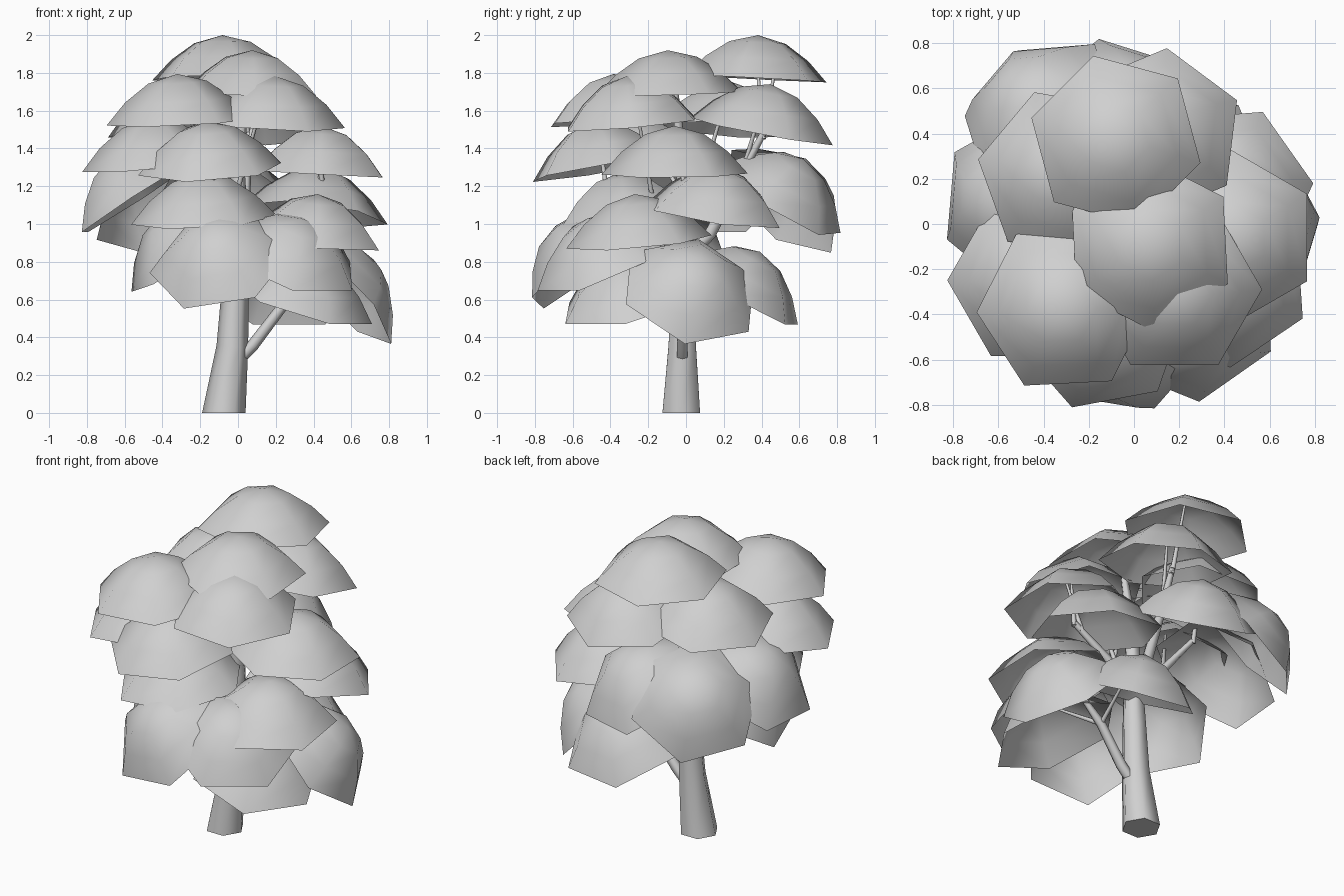
import bpy, bmesh, math
from mathutils import Vector, Matrix

cube = bpy.data.objects.get("Cube")
if cube:
    bpy.data.objects.remove(cube, do_unlink=True)

grey = bpy.data.materials.new("plain_grey")
grey.use_nodes = True
grey.diffuse_color = (0.63, 0.63, 0.63, 1)
grey.node_tree.nodes["Principled BSDF"].inputs["Base Color"].default_value = (0.63, 0.63, 0.63, 1)

SIDES = 6


def finish(bm, name):
    bmesh.ops.recalc_face_normals(bm, faces=bm.faces)
    for f in bm.faces:
        f.smooth = len(f.verts) < 5
    mesh = bpy.data.meshes.new(name)
    bm.to_mesh(mesh)
    bm.free()
    mesh.materials.append(grey)
    obj = bpy.data.objects.new(name, mesh)
    bpy.context.collection.objects.link(obj)
    return obj


def bridge(bm, a, b):
    for i in range(SIDES):
        j = (i + 1) % SIDES
        bm.faces.new((a[i], a[j], b[j], b[i]))


def ring(bm, radius, matrix, phase=0.0):
    verts = []
    for i in range(SIDES):
        a = phase + math.tau * i / SIDES
        verts.append(bm.verts.new(matrix @ Vector((radius * math.cos(a), radius * math.sin(a), 0))))
    return verts


# Tapered tube through points (x, y, z, radius)
def tube(name, points, level_base=False):
    bm = bmesh.new()
    pts = [Vector(p[:3]) for p in points]
    rings = []
    for i, p in enumerate(pts):
        d = pts[min(i + 1, len(pts) - 1)] - pts[max(i - 1, 0)]
        if level_base and i == 0:
            d = Vector((0, 0, 1))
        turn = Vector((0, 0, 1)).rotation_difference(d).to_matrix().to_4x4()
        rings.append(ring(bm, points[i][3], Matrix.Translation(p) @ turn))
    for a, b in zip(rings, rings[1:]):
        bridge(bm, a, b)
    bm.faces.new(rings[0])
    bm.faces.new(rings[-1])
    return finish(bm, name)


# Open six-sided leaf dome, leaning toward a compass heading
def canopy(name, x, y, z, lean, heading, phase):
    radius = 0.387
    height = 0.23 if z > 1.6 else 0.255
    matrix = (Matrix.Translation((x, y, z)) @ Matrix.Rotation(math.radians(heading), 4, 'Z')
              @ Matrix.Rotation(math.radians(lean), 4, 'Y'))
    bm = bmesh.new()
    rings = [ring(bm, radius * r, matrix @ Matrix.Translation((0, 0, height * h)), math.radians(phase))
             for r, h in ((1, 0), (0.73, 0.46), (0.4, 0.83))]
    for a, b in zip(rings, rings[1:]):
        bridge(bm, a, b)
    tip = bm.verts.new(matrix @ Vector((0, 0, height)))
    for i in range(SIDES):
        bm.faces.new((rings[-1][i], rings[-1][(i + 1) % SIDES], tip))
    return finish(bm, name)


# Leaf domes: rim centre, lean, heading, turn of the rim (degrees)
domes = [
    (-.08, .37, 1.77, 3, 102, 3), (.07, -.09, 1.69, 2, -52, 25), (-.31, -.37, 1.54, 4, 228, 15),
    (.18, -.29, 1.53, 6, -57, -3), (.1, .4, 1.49, 11, 77, 6), (-.31, .22, 1.5, 7, 145, 25),
    (-.15, -.45, 1.29, 10, 251, 0), (-.44, -.25, 1.31, 6, 210, 30), (.43, -.06, 1.265, 3, -7, 37),
    (.41, .15, 1.05, 11, 50, 15), (-.05, .49, 1.13, 33, 70, 33), (-.42, .505, 1.12, 47, 130, 44),
    (-.53, .1, 1.14, 33, 175, 30), (-.18, -.32, 1.02, 7, 241, 0), (.4, -.25, .905, 7, -45, 19),
    (-.09, -.53, .8, 42, 251, 43), (.275, -.43, .8, 27, -55, 30), (-.255, -.16, .86, 37, 190, 40),
    (.54, .02, .64, 48, 19, 43), (.22, .27, .63, 29, 80, 30), (.34, -.3, .585, 20, -35, 30),
]
for i, d in enumerate(domes):
    canopy(f"leaf_dome_{i + 1}", *d)

# Trunk
tube("trunk", [(-.075, -.025, 0, .115), (-.03, -.02, .35, .084), (-.015, -.015, .65, .072),
               (0, -.01, 1, .055), (0, -.02, 1.3, .035), (.05, -.07, 1.85, .012)], True)

# Main limbs
limbs = {
    "right": [(0, -.02, .28, .032), (.08, -.02, .36, .032), (.24, -.01, .57, .028), (.4, 0, .7, .015)],
    "back": [(0, 0, .82, .04), (.03, .13, .95, .036), (.04, .3, 1.28, .028), (.06, .42, 1.5, .018)],
    "front": [(0, -.02, .8, .035), (-.06, -.15, .98, .028), (-.13, -.42, 1.2, .018)],
    "left": [(0, 0, .85, .035), (-.2, .02, 1.08, .025), (-.36, .1, 1.3, .016)],
    "side": [(0, 0, .8, .035), (.22, .02, 1, .026), (.45, 0, 1.16, .018)],
}
for side, pts in limbs.items():
    tube(f"{side}_limb", pts)

# Twigs reaching up into the domes
twigs = [
    ((.06, .41, 1.45), (-.06, .37, 1.93)), ((.06, .42, 1.48), (.02, .48, 1.9)),
    ((.04, .3, 1.28), (.1, .42, 1.68)), ((-.13, -.42, 1.18), (-.15, -.46, 1.45)),
    ((-.11, -.35, 1.15), (-.28, -.4, 1.74)), ((-.06, -.15, .98), (.15, -.28, 1.72)),
    ((-.2, .02, 1.08), (-.42, -.22, 1.5)), ((-.36, .1, 1.28), (-.33, .22, 1.7)),
    ((.45, 0, 1.14), (.43, -.05, 1.46)), ((.4, .01, 1.12), (.49, -.03, 1.44)),
    ((.24, -.01, .57), (.28, .27, .75)), ((.24, -.01, .57), (.36, -.28, .75)),
]
for i, (a, b) in enumerate(twigs):
    tube(f"twig_{i + 1}", [(*a, .016), (*b, .007)])
